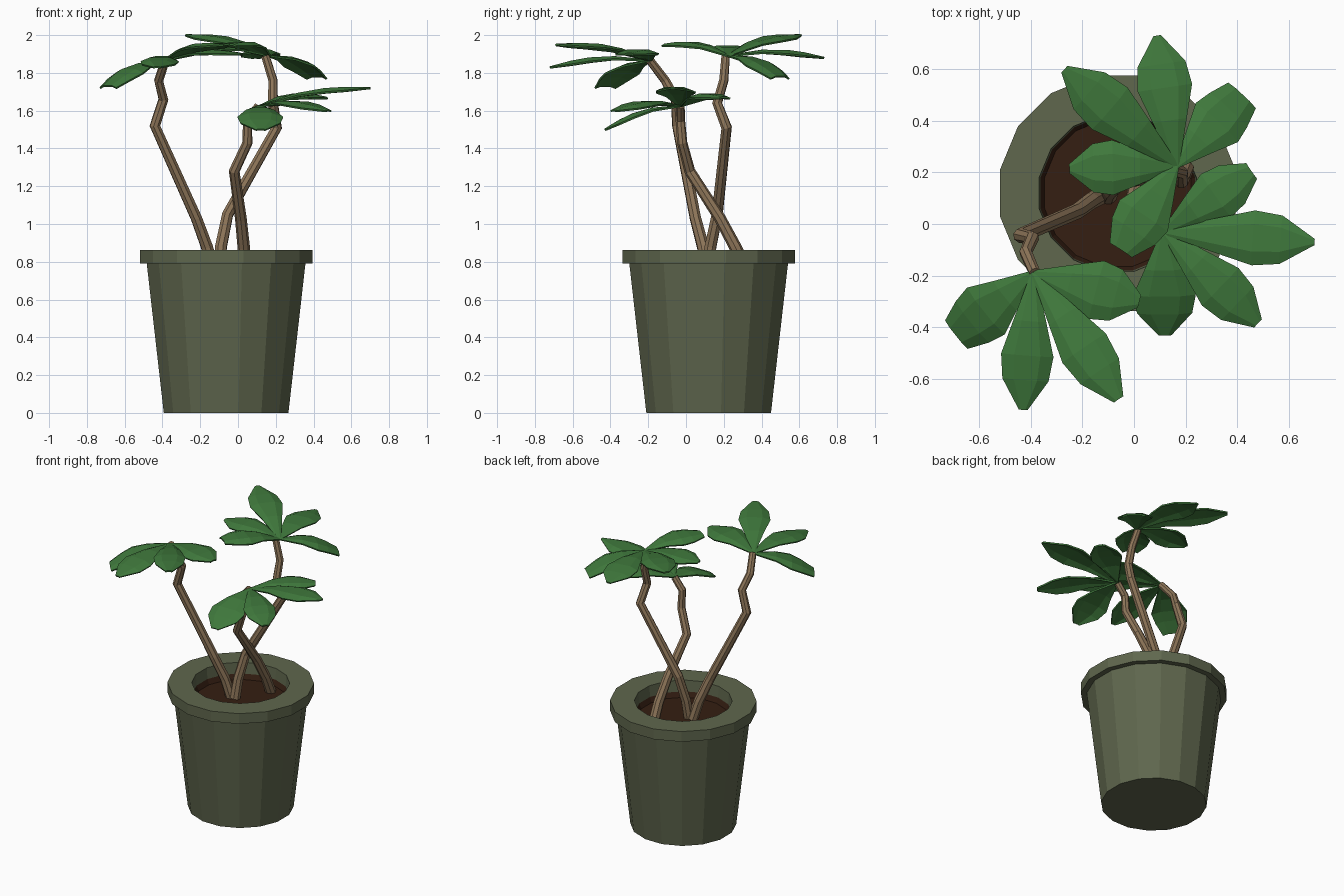
import bpy, bmesh
from math import sin, cos, pi
from mathutils import Vector

if "Cube" in bpy.data.objects:
    bpy.data.objects.remove(bpy.data.objects["Cube"])


def material(name, rgb):
    m = bpy.data.materials.new(name)
    m.diffuse_color = (*rgb, 1)
    m.use_nodes = True
    m.node_tree.nodes["Principled BSDF"].inputs["Base Color"].default_value = m.diffuse_color
    return m


GREY_GREEN = material("pot_green", (0.115, 0.135, 0.075))
BROWN = material("soil_brown", (0.035, 0.013, 0.006))
BARK = material("bark", (0.27, 0.18, 0.10))
LEAF = material("leaf_green", (0.05, 0.19, 0.045))


def mesh_object(name, bm, mat):
    bmesh.ops.recalc_face_normals(bm, faces=bm.faces)
    me = bpy.data.meshes.new(name)
    bm.to_mesh(me)
    bm.free()
    ob = bpy.data.objects.new(name, me)
    bpy.context.collection.objects.link(ob)
    me.materials.append(mat)
    return ob


def lathe(name, profile, mat, cap_start, cap_end, sides=16):
    # profile radii are measured to the flats of the polygon
    bm = bmesh.new()
    rings = []
    for r, z in profile:
        c = r / cos(pi / sides)
        rings.append([bm.verts.new((-0.063 + c * cos((k + .5) * 2 * pi / sides),
                                    0.12 + c * sin((k + .5) * 2 * pi / sides), z))
                      for k in range(sides)])
    for a, b in zip(rings, rings[1:]):
        for k in range(sides):
            j = (k + 1) % sides
            bm.faces.new((a[k], a[j], b[j], b[k]))
    if cap_start:
        bm.faces.new(rings[0])
    if cap_end:
        bm.faces.new(rings[-1])
    return mesh_object(name, bm, mat)


# Pot with overhanging rim, and the sunken soil
lathe("pot", [(.33, 0), (.42, .79), (.457, .79), (.457, .862), (.305, .862), (.30, .785)],
      GREY_GREEN, True, False)
lathe("soil", [(.30, .785), (.285, .75)], BROWN, False, True)


def stem(name, pts):
    cu = bpy.data.curves.new(name, 'CURVE')
    cu.dimensions = '3D'
    cu.bevel_depth = 1
    cu.bevel_resolution = 2
    cu.use_fill_caps = True
    sp = cu.splines.new('POLY')
    sp.points.add(len(pts) - 1)
    for i, (p, q) in enumerate(zip(sp.points, pts)):
        p.co = (*q, 1)
        p.radius = .035 - .012 * i / (len(pts) - 1)
    sp.use_smooth = False
    ob = bpy.data.objects.new(name, cu)
    bpy.context.collection.objects.link(ob)
    cu.materials.append(BARK)
    bpy.ops.object.select_all(action='DESELECT')
    ob.select_set(True)
    bpy.context.view_layer.objects.active = ob
    bpy.ops.object.convert(target='MESH')


# Three crooked stems
stem("left_stem", [(-.13, .11, .75), (-.165, .09, .88), (-.22, .05, 1.03), (-.44, -.045, 1.52),
                   (-.395, -.055, 1.66), (-.42, -.11, 1.76), (-.385, -.19, 1.865)])
stem("back_stem", [(-.10, .11, .75), (-.09, .13, .88), (-.055, .165, 1.05), (.205, .215, 1.51),
                   (.185, .165, 1.64), (.185, .20, 1.76), (.145, .21, 1.89)])
stem("front_stem", [(.03, .32, .75), (.03, .26, .88), (.015, .18, 1.03), (-.02, .02, 1.28),
                    (.05, -.02, 1.43), (.05, -.03, 1.55), (.11, -.03, 1.625)])

# Leaf outline: position along the leaf, share of half width
OUTLINE = [(0, .08), (.35, .62), (.6, 1), (.78, .88)]


def leaf(name, base, tip, half_width, blunt):
    base, tip = Vector(base), Vector(tip)
    along = tip - base
    side = Vector((along.y, -along.x, 0)).normalized()
    up = side.cross(along).normalized()
    bm = bmesh.new()
    rows = []
    for t, w in OUTLINE + [(1, blunt)]:
        mid = base + along * t + up * .035 * sin(pi * t)
        drop = up * (-.02 * w)
        s = side * half_width * w
        rows.append([bm.verts.new(v) for v in
                     (mid - s + drop, mid - s * .5, mid + s * .5, mid + s + drop)])
    for a, b in zip(rows, rows[1:]):
        for k in range(3):
            bm.faces.new((a[k], a[k + 1], b[k + 1], b[k]))
    ob = mesh_object(name, bm, LEAF)
    mod = ob.modifiers.new("thickness", 'SOLIDIFY')
    mod.thickness = .01
    mod.offset = 0


# Leaf clusters: crown point, then (tip, half width, tip bluntness)
CLUSTERS = {
    "left_leaf": ((-.39, -.19, 1.865), [
        ((-.69, -.43, 1.73), .115, .6),
        ((-.43, -.72, 1.83), .10, .15),
        ((-.06, -.68, 1.95), .10, .2),
        ((.02, -.30, 1.90), .115, .2)]),
    "back_leaf": ((.165, .225, 1.89), [
        ((.09, .73, 1.88), .105, .12),
        ((-.27, .60, 2.0), .105, .15),
        ((.42, .50, 1.78), .11, .65),
        ((-.25, .215, 1.92), .105, .15),
        ((-.05, -.10, 1.95), .11, .45)]),
    "front_leaf": ((.115, -.03, 1.625), [
        ((.70, -.07, 1.72), .105, .1),
        ((.48, -.385, 1.60), .10, .2),
        ((.12, -.43, 1.50), .12, .2),
        ((.455, .205, 1.67), .10, .35)]),
}
for label, (crown, leaves) in CLUSTERS.items():
    for i, (tip, hw, blunt) in enumerate(leaves):
        leaf(f"{label}_{i + 1}", crown, tip, hw, blunt)
